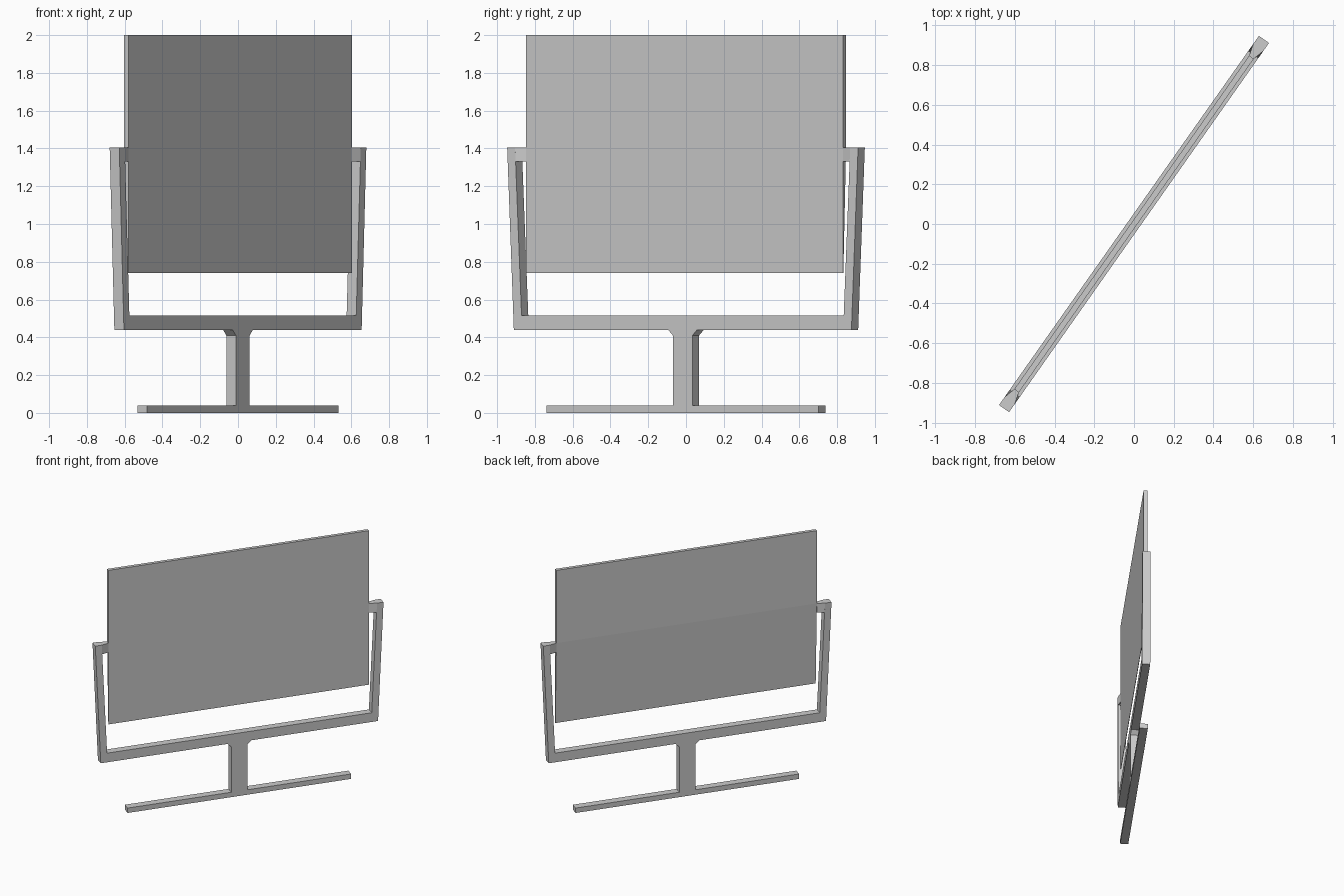
import bpy, bmesh, math
from mathutils import Matrix

if "Cube" in bpy.data.objects:
    bpy.data.objects.remove(bpy.data.objects["Cube"])

TURN = Matrix.Rotation(math.radians(54.85), 4, 'Z')   # whole stand is turned in plan
T = 0.031                                             # half thickness of the stand

grey = bpy.data.materials.new("light_grey")
grey.diffuse_color = (0.6, 0.6, 0.6, 1)
grey.use_nodes = True
grey.node_tree.nodes["Principled BSDF"].inputs["Base Color"].default_value = grey.diffuse_color


def loft(name, a, b):
    """Solid between two matching outlines, turned into place."""
    bm = bmesh.new()
    va = [bm.verts.new(p) for p in a]
    vb = [bm.verts.new(p) for p in b]
    bm.faces.new(va)
    bm.faces.new(vb[::-1])
    n = len(va)
    for i in range(n):
        j = (i + 1) % n
        bm.faces.new((va[j], va[i], vb[i], vb[j]))
    bmesh.ops.recalc_face_normals(bm, faces=bm.faces)
    bm.transform(TURN)
    me = bpy.data.meshes.new(name)
    bm.to_mesh(me)
    bm.free()
    me.materials.append(grey)
    ob = bpy.data.objects.new(name, me)
    bpy.context.collection.objects.link(ob)
    return ob


def plate(name, half):
    """Symmetric flat profile: right half (x, z) points are mirrored."""
    pts = half + [(-x, z) for x, z in reversed(half)]
    return loft(name, [(x, -T, z) for x, z in pts], [(x, T, z) for x, z in pts])


# Foot bar, post with flared top, and U-shaped cradle
plate("foot_bar", [(0.881, 0), (0.881, 0.04)])
plate("post", [(0.063, 0.04), (0.063, 0.41), (0.094, 0.44)])
plate("cradle", [(1.093, 0.44), (1.136, 1.405), (1.085, 1.405), (1.043, 0.515)])

# Tapered pivots joining the cradle arms to the panel
for side, s in (("left", -1), ("right", 1)):
    def ring(x_low, x_top, t):
        return [(s * x_low, -t, 1.33), (s * x_low, t, 1.33),
                (s * x_top, t, 1.405), (s * x_top, -t, 1.405)]
    loft("pivot_" + side, ring(1.082, 1.086, T), ring(1.026, 1.026, 0.014))

# Panel: flat front, back thins towards the bottom edge
side = [(-0.014, 0.74), (-0.014, 2.0), (0.014, 2.0), (0.014, 1.405), (-0.011, 0.74)]
loft("panel", [(-1.0265, y, z) for y, z in side], [(1.0265, y, z) for y, z in side])
